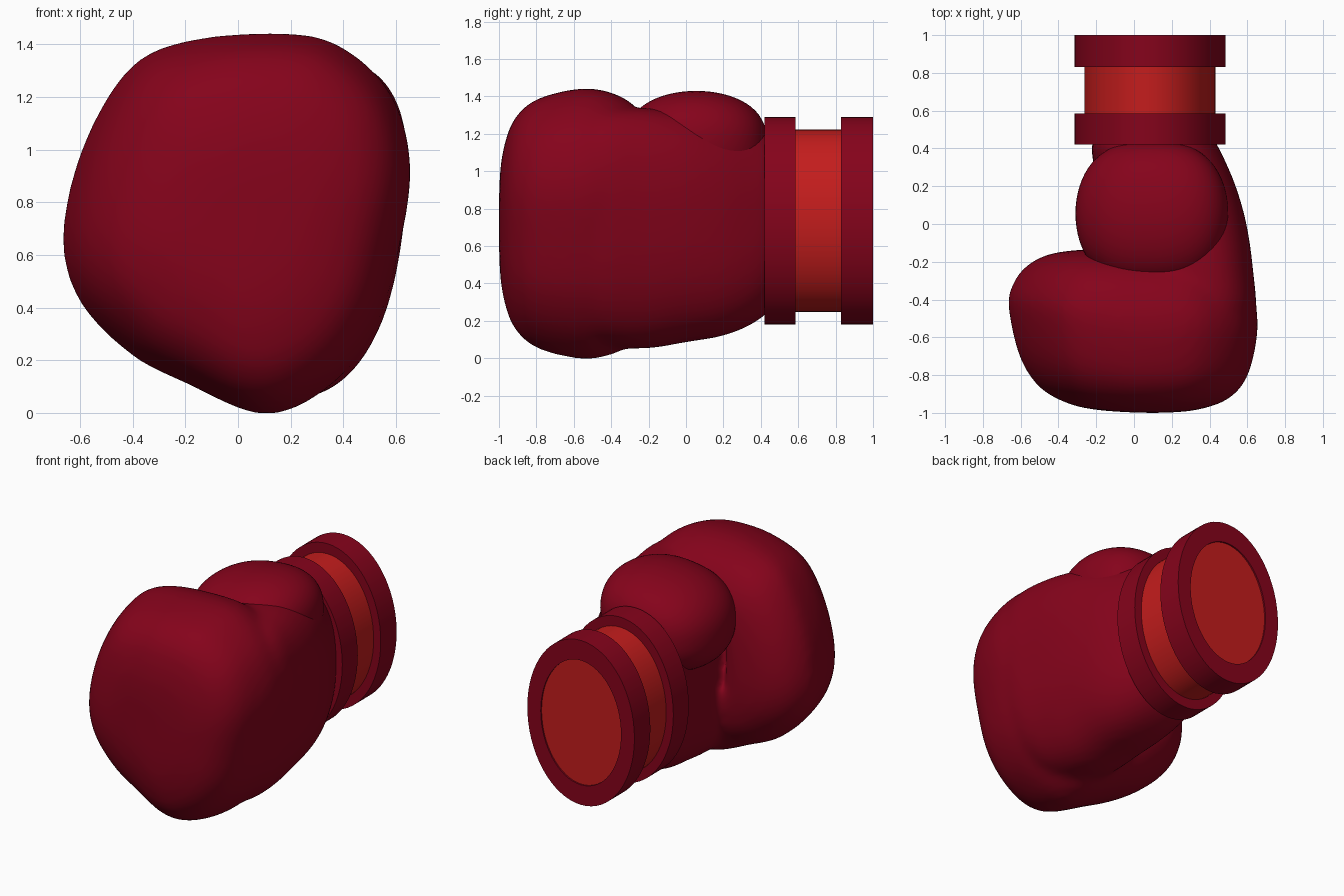
import bpy, bmesh, math

if "Cube" in bpy.data.objects:
    bpy.data.objects.remove(bpy.data.objects["Cube"])


def material(name, color):
    m = bpy.data.materials.new(name)
    m.diffuse_color = (*color, 1)
    m.use_nodes = True
    m.node_tree.nodes["Principled BSDF"].inputs["Base Color"].default_value = m.diffuse_color
    return m


LEATHER = material("dark red leather", (0.235, 0.001, 0.011))
BAND = material("bright red band", (0.55, 0.012, 0.012))


def smooth_points(pts, steps, closed=False):
    """Catmull-Rom interpolation of tuples."""
    n, out = len(pts), []
    for i in range(n if closed else n - 1):
        if closed:
            p = [pts[(i + k) % n] for k in (-1, 0, 1, 2)]
        else:
            p = [pts[min(max(i + k, 0), n - 1)] for k in (-1, 0, 1, 2)]
        for s in range(steps):
            t = s / steps
            out.append(tuple(
                0.5 * (2 * b + (c - a) * t + (2 * a - 5 * b + 4 * c - d) * t * t
                       + (3 * b - a - 3 * c + d) * t ** 3)
                for a, b, c, d in zip(*p)))
    if not closed:
        out.append(pts[-1])
    return out


def loft(name, rings, mat, cyclic=False):
    """Skin a list of rings; ends are capped unless cyclic."""
    bm = bmesh.new()
    rows = [[bm.verts.new(p) for p in r] for r in rings]
    n = len(rows[0])
    for i in range(len(rows) if cyclic else len(rows) - 1):
        a, b = rows[i], rows[(i + 1) % len(rows)]
        for j in range(n):
            k = (j + 1) % n
            bm.faces.new((a[j], a[k], b[k], b[j]))
    if not cyclic:
        bm.faces.new(rows[0])
        bm.faces.new(rows[-1])
    bmesh.ops.recalc_face_normals(bm, faces=bm.faces)
    me = bpy.data.meshes.new(name)
    bm.to_mesh(me)
    bm.free()
    me.materials.append(mat)
    ob = bpy.data.objects.new(name, me)
    bpy.context.collection.objects.link(ob)
    return ob


def superellipse(cx, cz, rx, rz, y, e=2.0, n=64, lean=0.0, tilt=0.0):
    """Ring in the xz plane; lean shears x by z, tilt shears z by x."""
    pts = []
    for i in range(n):
        c, s = math.cos(2 * math.pi * i / n), math.sin(2 * math.pi * i / n)
        x = rx * math.copysign(abs(c) ** (2 / e), c)
        z = rz * math.copysign(abs(s) ** (2 / e), s)
        pts.append((cx + x + lean * z, y, cz + z + tilt * x))
    return pts


def shade(ob):
    bpy.ops.object.select_all(action='DESELECT')
    ob.select_set(True)
    bpy.context.view_layer.objects.active = ob
    bpy.ops.object.shade_smooth_by_angle(angle=math.radians(35))


# Curled fingers: front silhouette scaled along y, swept back on the left
outline = smooth_points([
    (0.10, -0.005), (0.345, 0.10), (0.52, 0.32), (0.61, 0.62), (0.655, 0.94),
    (0.58, 1.21), (0.40, 1.385), (0.19, 1.44), (-0.18, 1.415), (-0.41, 1.31),
    (-0.585, 1.02), (-0.665, 0.68), (-0.605, 0.43), (-0.41, 0.225),
    (-0.20, 0.115)], 6, True)
# y, scale, sweep
profile = smooth_points([
    (-1.0, 0.15, 0.06), (-0.995, 0.36, 0.06), (-0.975, 0.56, 0.08),
    (-0.92, 0.77, 0.12), (-0.80, 0.92, 0.18), (-0.57, 1.0, 0.20),
    (-0.41, 0.975, 0.12), (-0.28, 0.88, 0.08), (-0.19, 0.70, 0.06),
    (-0.15, 0.45, 0.05)], 4)
fist = loft("glove_body", [
    [(0.02 + (x - 0.02) * s, y + w * max(0, -x * s),
      0.72 + (z - 0.72) * s) for x, z in outline]
    for y, s, w in profile], LEATHER)

# Back of the hand and palm: y, x min, x max, z min, z max, lean
sections = smooth_points([
    (-0.75, 0.02, 0.48, 0.32, 1.10, 0.12), (-0.50, -0.06, 0.62, 0.10, 1.31, 0.13),
    (-0.25, -0.11, 0.615, 0.05, 1.34, 0.12), (0.0, -0.15, 0.585, 0.085, 1.31, 0.10),
    (0.20, -0.19, 0.535, 0.12, 1.27, 0.06), (0.35, -0.22, 0.475, 0.18, 1.24, 0.02),
    (0.46, -0.23, 0.42, 0.26, 1.21, 0.0)], 4)
hand = loft("hand_part", [
    superellipse((a + b) / 2, (c + d) / 2, (b - a) / 2, (d - c) / 2, y, 2.5, lean=k)
    for y, a, b, c, d, k in sections], LEATHER)

# Narrowing gap between fingertips and palm
gap = loft("gap_cutter", [
    superellipse(-0.15 + 0.018 * i, 0.74, 0.13 - 0.018 * i, 0.50 - 0.03 * i,
                 0.02 - 0.07 * i) for i in range(7)], LEATHER)
cut = fist.modifiers.new("gap", 'BOOLEAN')
cut.operation, cut.object = 'DIFFERENCE', gap

# Fuse fist and hand into one soft padded body
join = fist.modifiers.new("join", 'BOOLEAN')
join.operation, join.object = 'UNION', hand
remesh = fist.modifiers.new("remesh", 'REMESH')
remesh.mode, remesh.voxel_size = 'VOXEL', 0.022
soft = fist.modifiers.new("soft", 'SMOOTH')
soft.factor, soft.iterations = 0.5, 25

# Bake the modifiers and drop the helpers
dg = bpy.context.evaluated_depsgraph_get()
baked = bpy.data.meshes.new_from_object(fist.evaluated_get(dg))
fist.modifiers.clear()
fist.data = baked
baked.materials.clear()
baked.materials.append(LEATHER)
for p in baked.polygons:
    p.material_index = 0
    p.use_smooth = True
for helper in (hand, gap):
    bpy.data.objects.remove(helper)

# Thumb pad lying across the top, drooping to the palm side
rings = []
for i in range(1, 32):
    t = math.pi * i / 32
    r = math.sin(t) ** 0.7
    rings.append(superellipse(0.095, 1.115, 0.405 * r, 0.308 * r,
                              0.055 - 0.38 * math.cos(t), 2.35, tilt=0.11))
shade(loft("thumb", rings, LEATHER))

# Cuff: inner band, two raised rims and the lining disc in the opening
CX, CZ = 0.085, 0.735
shade(loft("cuff_band", [superellipse(CX, CZ, 0.347, 0.487, y)
                         for y in (0.45, 0.95)], BAND))
shade(loft("cuff_lining", [superellipse(CX, CZ, 0.305, 0.425, y)
                           for y in (0.94, 0.99)], BAND))
for name, y0, y1 in (("front_rim", 0.42, 0.585), ("back_rim", 0.83, 1.0)):
    shade(loft(name, [
        superellipse(CX, CZ, rx, rz, y) for rx, rz, y in (
            (0.40, 0.555, y0), (0.40, 0.555, y1),
            (0.30, 0.42, y1), (0.30, 0.42, y0))], LEATHER, cyclic=True))
